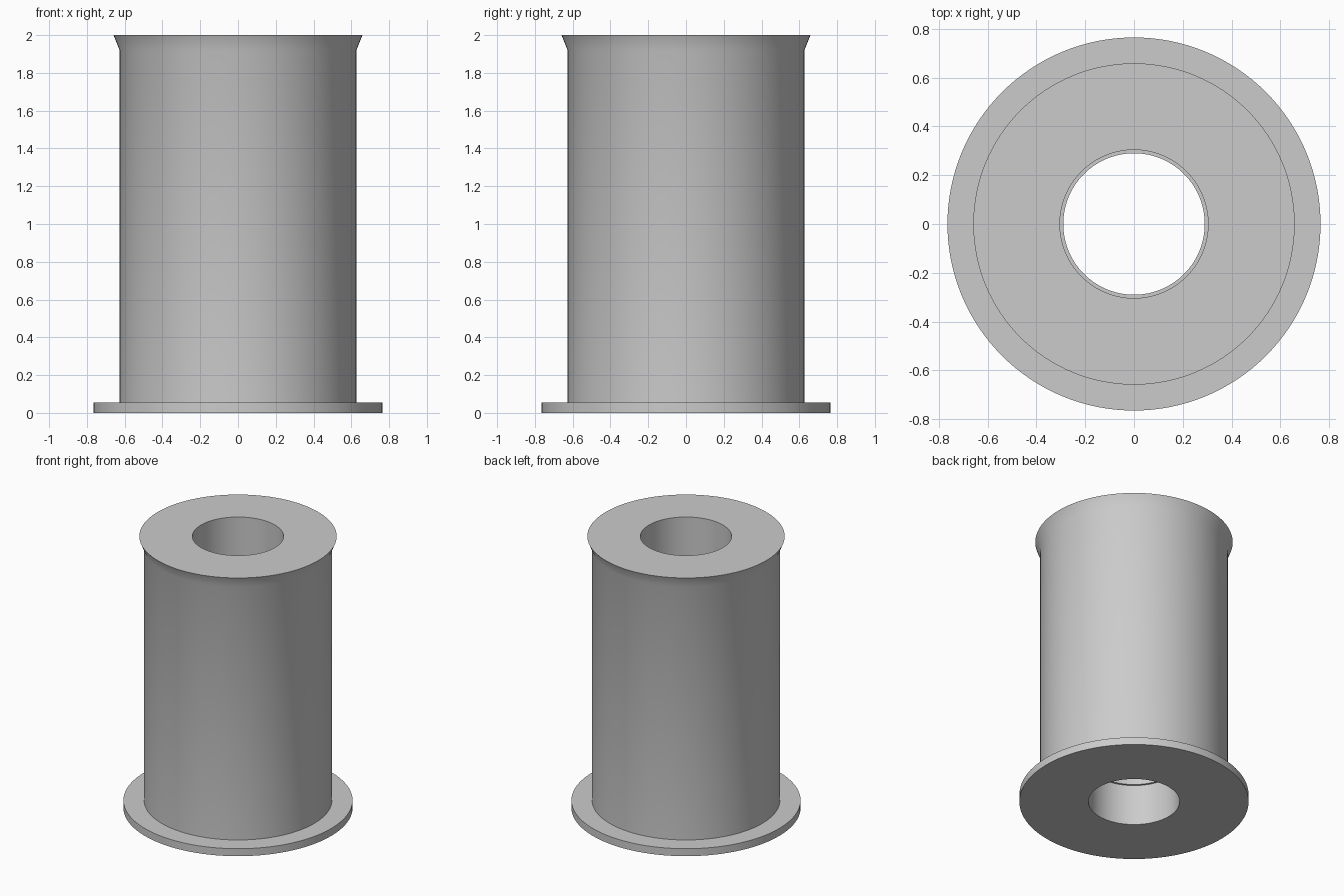
import bpy
import bmesh
import math

cube = bpy.data.objects.get("Cube")
if cube:
    bpy.data.objects.remove(cube, do_unlink=True)

# Plain grey
grey = bpy.data.materials.new("grey")
grey.use_nodes = True
GREY = (0.6, 0.6, 0.6, 1.0)
grey.diffuse_color = GREY
grey.node_tree.nodes["Principled BSDF"].inputs["Base Color"].default_value = GREY


def lathe(name, profile, sides=128):
    """Revolve a closed (radius, height) profile around the z axis."""
    bm = bmesh.new()
    verts = [bm.verts.new((r, 0, z)) for r, z in profile]
    edges = [bm.edges.new((a, b)) for a, b in zip(verts, verts[1:] + verts[:1])]
    bmesh.ops.spin(bm, geom=verts + edges, cent=(0, 0, 0), axis=(0, 0, 1),
                   angle=math.tau, steps=sides, use_duplicate=False)
    bmesh.ops.remove_doubles(bm, verts=bm.verts, dist=0.0001)
    bmesh.ops.recalc_face_normals(bm, faces=bm.faces)
    mesh = bpy.data.meshes.new(name)
    bm.to_mesh(mesh)
    bm.free()
    mesh.materials.append(grey)
    obj = bpy.data.objects.new(name, mesh)
    bpy.context.collection.objects.link(obj)
    bpy.ops.object.select_all(action="DESELECT")
    obj.select_set(True)
    bpy.context.view_layer.objects.active = obj
    bpy.ops.object.shade_smooth_by_angle(angle=math.radians(30))
    return obj


HEIGHT = 2.0
BORE, SEAT, SEAT_DEPTH = 0.29, 0.304, 0.30
BODY, LIP, LIP_START = 0.627, 0.659, 1.92
FLANGE, FLANGE_TOP = 0.765, 0.055

# Flanged roller: base flange, flared top lip, bore with a wider seat at each end
lathe("flanged_roller", [
    (SEAT, 0), (FLANGE, 0), (FLANGE, FLANGE_TOP), (BODY, FLANGE_TOP),
    (BODY, LIP_START), (LIP, HEIGHT), (SEAT, HEIGHT),
    (SEAT, HEIGHT - SEAT_DEPTH), (BORE, HEIGHT - SEAT_DEPTH),
    (BORE, SEAT_DEPTH), (SEAT, SEAT_DEPTH),
])
